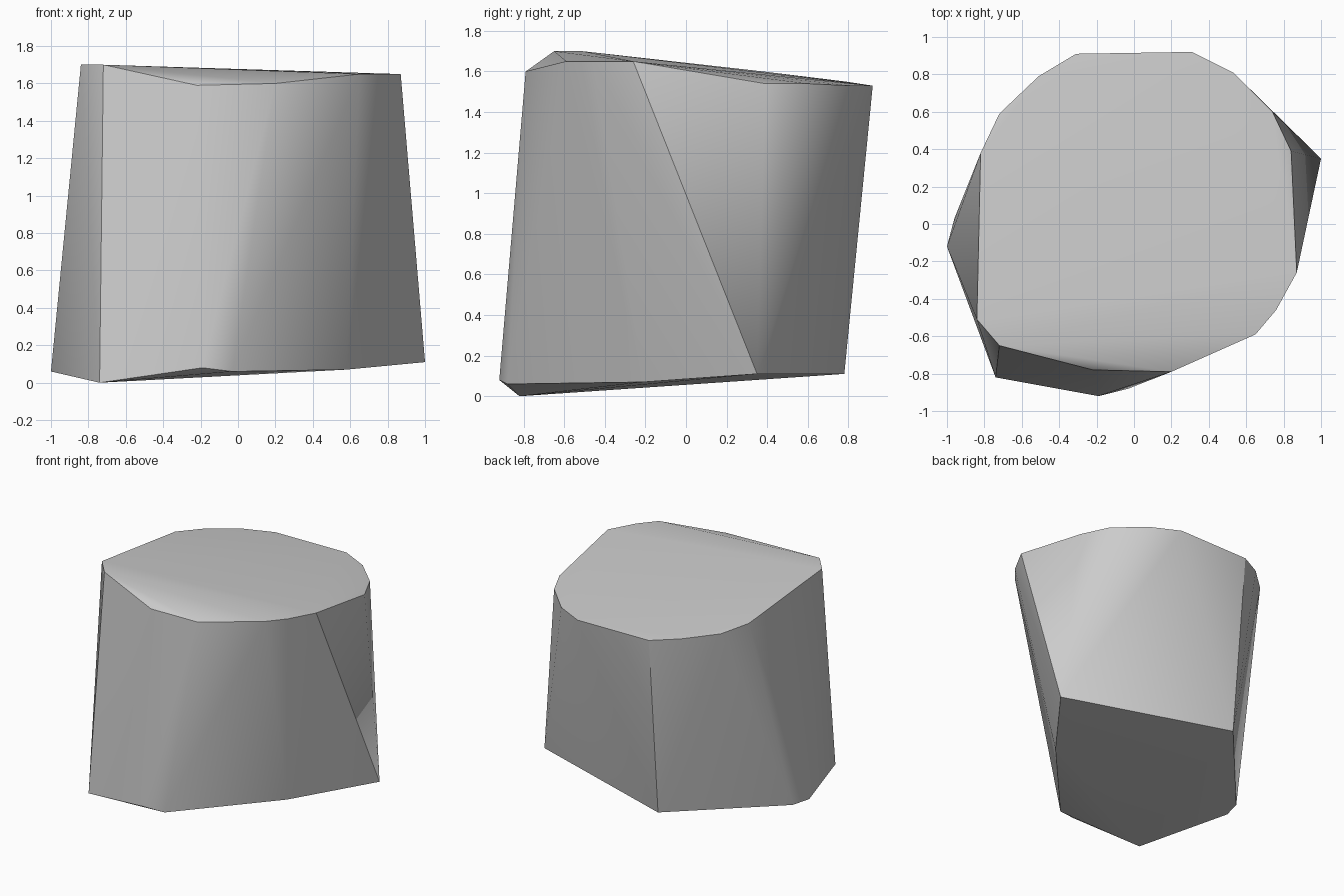
import bpy
import bmesh
import math

default_cube = bpy.data.objects.get("Cube")
if default_cube:
    bpy.data.objects.remove(default_cube, do_unlink=True)


def make_material(name, value):
    """Plain matte material with one flat grey colour."""
    material = bpy.data.materials.new(name)
    material.use_nodes = True
    colour = (value, value, value, 1.0)
    material.diffuse_color = colour
    shader = material.node_tree.nodes["Principled BSDF"]
    shader.inputs["Base Color"].default_value = colour
    return material


def make_hull(name, points, material):
    """Solid faceted block stretched tightly around a set of corner points."""
    mesh = bpy.data.meshes.new(name)
    bm = bmesh.new()
    for point in points:
        bm.verts.new(point)
    result = bmesh.ops.convex_hull(bm, input=bm.verts)
    # Drop corners that ended up inside the block
    spare = [item for item in result["geom_interior"]
             if isinstance(item, bmesh.types.BMVert)]
    bmesh.ops.delete(bm, geom=spare, context="VERTS")
    bmesh.ops.recalc_face_normals(bm, faces=bm.faces)
    bm.to_mesh(mesh)
    bm.free()
    mesh.materials.append(material)
    block = bpy.data.objects.new(name, mesh)
    bpy.context.collection.objects.link(block)
    return block


# Sloping upper rim, counter-clockwise from the back
upper_rim = [
    (-.31, .91, 1.53), (-.51, .79, 1.55), (-.72, .59, 1.57),
    (-.82, .38, 1.6), (-.84, -.51, 1.7), (-.72, -.65, 1.7),
    (-.22, -.78, 1.59), (.2, -.79, 1.6), (.65, -.59, 1.65),
    (.76, -.46, 1.65), (.87, -.26, 1.65), (.84, .39, 1.54),
    (.74, .6, 1.54), (.53, .81, 1.53), (.31, .92, 1.53),
]

# Irregular base with a few wide corners
lower_rim = [
    (-.3, .78, .11), (-.96, .03, .06), (-1, -.12, .06),
    (-.74, -.82, 0), (-.19, -.92, .08), (-.03, -.88, .06),
    (.58, -.21, .07), (1, .35, .11),
]

stone_grey = make_material("stone grey", 0.6)
rock_block = make_hull("rock_block", upper_rim + lower_rim, stone_grey)

# Soft sides with a crisp rim
bpy.ops.object.select_all(action="DESELECT")
rock_block.select_set(True)
bpy.context.view_layer.objects.active = rock_block
bpy.ops.object.shade_smooth_by_angle(angle=math.radians(30))
